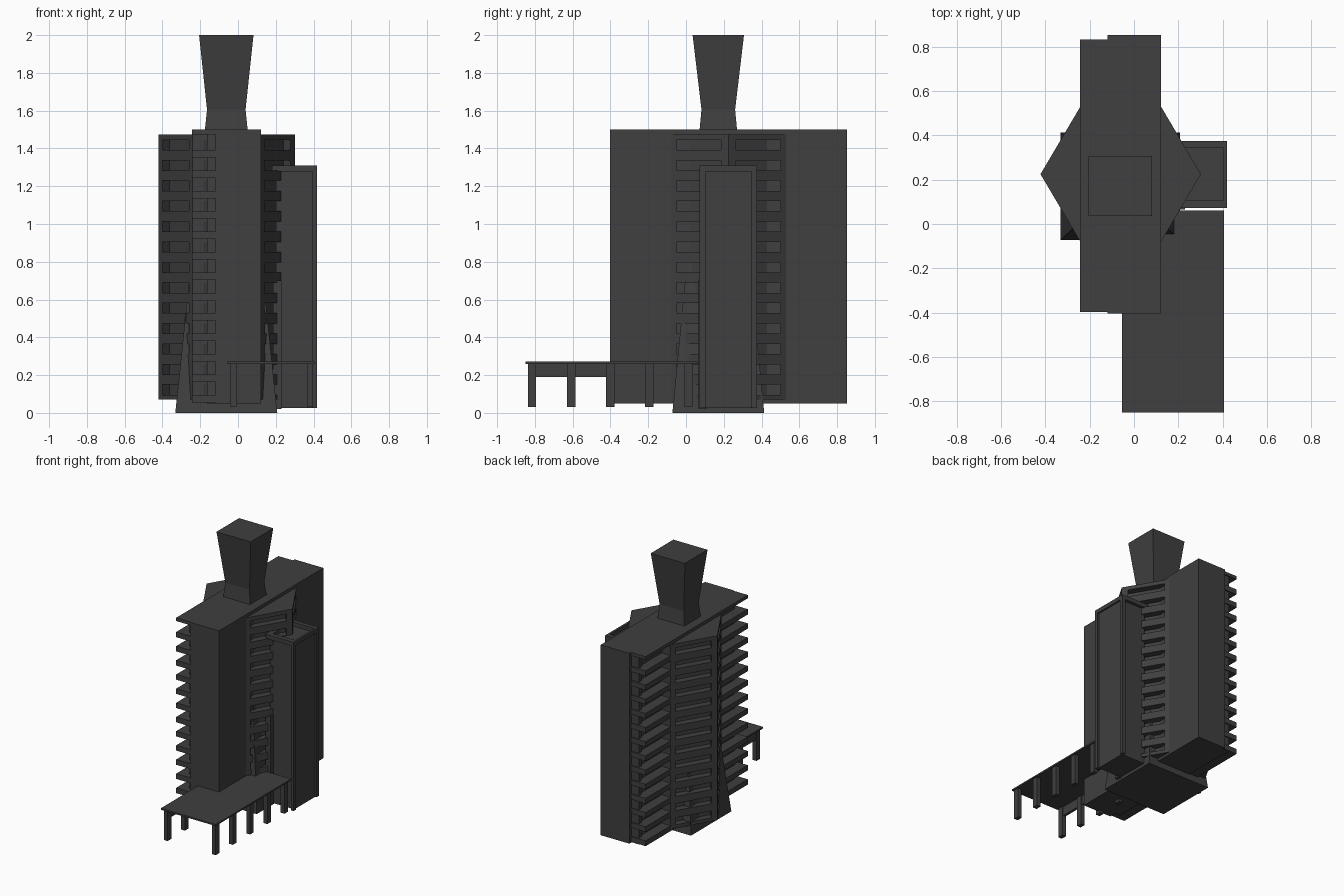
import bpy
import bmesh
from mathutils import Vector

old = bpy.data.objects.get("Cube")
if old:
    bpy.data.objects.remove(old, do_unlink=True)

concrete = bpy.data.materials.new("dark_grey_concrete")
concrete.use_nodes = True
GREY = (0.05, 0.05, 0.05, 1)
concrete.diffuse_color = GREY
concrete.node_tree.nodes["Principled BSDF"].inputs["Base Color"].default_value = GREY


def finish(name, bm):
    bmesh.ops.recalc_face_normals(bm, faces=bm.faces)
    mesh = bpy.data.meshes.new(name)
    bm.to_mesh(mesh)
    bm.free()
    mesh.materials.append(concrete)
    obj = bpy.data.objects.new(name, mesh)
    bpy.context.collection.objects.link(obj)
    return obj


def add_loft(bm, rings):
    """Closed solid through rings of equal point count."""
    loops = [[bm.verts.new(p) for p in ring] for ring in rings]
    bm.faces.new(loops[0])
    bm.faces.new(loops[-1])
    n = len(loops[0])
    for a, b in zip(loops, loops[1:]):
        for i in range(n):
            j = (i + 1) % n
            bm.faces.new((a[i], a[j], b[j], b[i]))


def add_prism(bm, pts, z0, z1):
    add_loft(bm, [[(p[0], p[1], z) for p in pts] for z in (z0, z1)])


def rect(x0, x1, y0, y1):
    return [(x0, y0), (x1, y0), (x1, y1), (x0, y1)]


def add_box(bm, x, y, z):
    add_prism(bm, rect(*x, *y), *z)


def part(name, *boxes):
    bm = bmesh.new()
    for b in boxes:
        add_box(bm, *b)
    return finish(name, bm)


FLOORS = 13
STEP = 0.108
SLOT_TOP = 1.445
SLOT = 0.053

# Long main slab with roof plate
part("main_slab", ((-0.12, 0.122), (-0.403, 0.853), (0.05, 1.5)))
part("recessed_wall", ((-0.165, -0.12), (-0.35, 0.81), (0.05, 1.475)))
part("rear_column", ((-0.18, -0.12), (0.79, 0.825), (0.05, 1.475)))
part("roof_plate", ((-0.243, -0.12), (-0.397, 0.833), (1.475, 1.5)))

# Balcony floors along the flank of the slab
part("balcony_floors", *[
    ((-0.243, -0.12), (-0.397, 0.833), (z - 0.04, z))
    for z in (SLOT_TOP - SLOT - i * STEP for i in range(FLOORS))])

# Tapered shaft through the building, flaring at its head
bm = bmesh.new()
rings = []
for z, hx, hy in ((0, 0.27, 0.243), (1.605, 0.102, 0.089), (2, 0.144, 0.136)):
    rings.append([(x, y, z) for x, y in
                  rect(-0.062 - hx, -0.062 + hx, 0.171 - hy, 0.171 + hy)])
add_loft(bm, rings)
finish("tapered_shaft", bm)

# Pointed bays on both flanks: deep core, parapet bands and corner posts
for side, name in ((1, "left"), (-1, "right")):
    edge = -0.06 + side * 0.1
    root = -0.06 + side * 0.182
    tip = Vector((-0.06 + side * 0.362, 0.225))
    front, back = Vector((root, -0.08)), Vector((root, 0.53))
    recess = Vector((side * 0.06, 0))
    outline = [(edge, front.y), front, tip, back, (edge, back.y)]
    bm = bmesh.new()
    core = [(edge, front.y + 0.01), front - recess, tip - recess, back - recess,
            (edge, back.y - 0.01)]
    add_prism(bm, core, 0.075, 1.46)
    finish(name + "_bay_core", bm)

    bm = bmesh.new()
    add_prism(bm, outline, SLOT_TOP, 1.475)
    for i in range(FLOORS):
        top = SLOT_TOP - SLOT - i * STEP
        low = top - STEP + SLOT if i < FLOORS - 1 else 0.07
        add_prism(bm, outline, low, top)
    finish(name + "_bay_parapets", bm)

    bm = bmesh.new()
    add_prism(bm, [tip, tip.lerp(front, 0.13), tip - recess, tip.lerp(back, 0.13)],
              0.07, 1.475)
    for corner in (front, back):
        inner = corner.lerp(tip, 0.1)
        add_prism(bm, [corner, inner, inner - recess, corner - recess], 0.07, 1.475)
    finish(name + "_bay_posts", bm)

# Lift tower: plain body, corner fins and a rim around the top
part("lift_tower_core", ((0.2, 0.407), (0.098, 0.352), (0.025, 1.28)))
part("lift_tower_fins",
     ((0.395, 0.419), (0.072, 0.102), (0.025, 1.31)),
     ((0.395, 0.419), (0.348, 0.375), (0.025, 1.31)))
part("lift_tower_rim",
     ((0.18, 0.419), (0.072, 0.108), (1.278, 1.31)),
     ((0.18, 0.419), (0.342, 0.375), (1.278, 1.31)),
     ((0.403, 0.419), (0.108, 0.342), (1.278, 1.31)),
     ((0.18, 0.22), (0.108, 0.342), (1.278, 1.31)))
part("lift_side_fin", ((0.185, 0.23), (0.065, 0.11), (0.02, 0.7)))

# Entrance canopy on two rows of posts
part("canopy_roof", ((-0.055, 0.407), (-0.85, 0.06), (0.26, 0.272)))
part("canopy_beam", ((-0.035, -0.015), (-0.8, -0.4), (0.19, 0.26)))
posts = []
for x in (-0.023, 0.382):
    for i in range(5):
        y = -0.815 + i * 0.207
        posts.append(((x - 0.016, x + 0.016), (y - 0.022, y + 0.022), (0.03, 0.262)))
part("canopy_posts", *posts)
